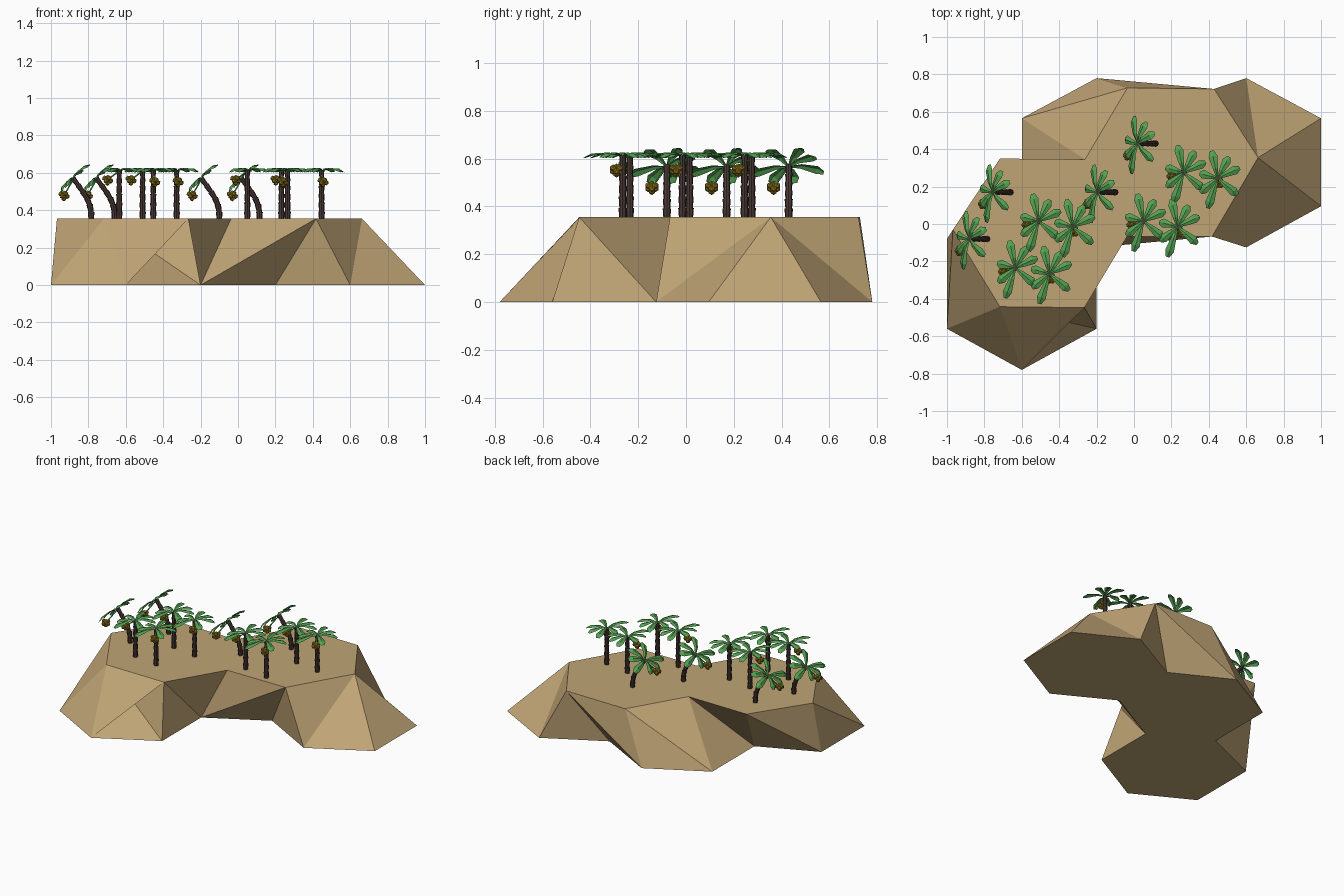
import bpy, bmesh, math
from mathutils import Vector, Matrix

if "Cube" in bpy.data.objects:
    bpy.data.objects.remove(bpy.data.objects["Cube"])

TOP = 0.355


def material(name, rgb):
    m = bpy.data.materials.new(name)
    m.diffuse_color = (*rgb, 1)
    m.use_nodes = True
    m.node_tree.nodes["Principled BSDF"].inputs["Base Color"].default_value = m.diffuse_color
    return m


SAND = material("sand", (0.53, 0.375, 0.18))
BARK = material("bark", (0.07, 0.042, 0.036))
LEAF = material("leaf_green", (0.09, 0.36, 0.085))
FRUIT = material("mustard_fruit", (0.32, 0.21, 0.015))


def finish(bm, name, mat):
    me = bpy.data.meshes.new(name)
    bm.to_mesh(me)
    bm.free()
    me.materials.append(mat)
    ob = bpy.data.objects.new(name, me)
    bpy.context.collection.objects.link(ob)
    return ob


# Plateau: base outline and top outline, both counterclockwise, stitched by a walk
base = [(-1, -.56), (-.6, -.78), (-.2, -.56), (-.2, -.125), (.2, .095), (.6, -.125), (1, .095),
        (1, .565), (.6, .78), (.2, .565), (-.2, .78), (-.6, .565), (-.6, .095), (-1, -.08)]
rim = [(-.717, -.442), (-.265, -.447), (-.037, -.067), (.417, -.067), (.663, .355),
       (.428, .722), (-.035, .728), (-.262, .345), (-.717, .35), (-.968, -.03)]
bm = bmesh.new()
b = [bm.verts.new((x, y, 0)) for x, y in base]
t = [bm.verts.new((x, y, TOP)) for x, y in rim]
bm.faces.new(b[::-1])
bm.faces.new(t)
i = j = 0
for step in "BBTBTTBBTBBBTBBTBTBTBTBT":
    if step == "B":
        n = (i + 1) % len(b)
        bm.faces.new((b[i], b[n], t[j]))
        i = n
    else:
        n = (j + 1) % len(t)
        bm.faces.new((b[i], t[n], t[j]))
        j = n
bm.faces.new((b[1], t[1], t[0]))      # raised flap at the front corner
finish(bm, "plateau", SAND)


# Trunk: stack of flared rings following a path
def trunk(name, origin, path, sides=8):
    bm = bmesh.new()
    pts = [Vector(p) for p in path]
    count = 6
    samples = []
    for k in range(count + 1):
        f = k / count * (len(pts) - 1)
        a = min(int(f), len(pts) - 2)
        samples.append(pts[a].lerp(pts[a + 1], f - a))
    for k in range(count):
        lo, hi = samples[k], samples[k + 1]
        rot = (hi - lo).to_track_quat('Z', 'Y').to_matrix().to_4x4()
        mid = (lo + hi) / 2
        r = 0.017 - 0.0006 * k
        bmesh.ops.create_cone(bm, cap_ends=True, segments=sides, radius1=r * 0.82, radius2=r * 1.05,
                              depth=(hi - lo).length * 1.12,
                              matrix=Matrix.Translation(origin + mid) @ rot)
    finish(bm, name, BARK)


# Crown: folded fronds, narrow at the root and broad near the tip
FRONDS = [(102, .15), (62, .13), (25, .13), (-40, .14), (-108, .17), (-140, .12), (165, .10)]


def crown(name, centre, tilt):
    bm = bmesh.new()
    for angle, length in FRONDS:
        m = (Matrix.Translation(centre) @ Matrix.Rotation(tilt, 4, 'Y')
             @ Matrix.Rotation(math.radians(angle), 4, 'Z'))
        rows = []
        # fraction of length, half width, height
        for f, w, z in ((0, .004, 0), (.35, .014, .016), (.8, .024, .012), (1, .010, -.004)):
            rows.append([bm.verts.new(m @ Vector((f * length, s * w, z - abs(s) * w * 0.35)))
                         for s in (-1, 0, 1)])
        for p, q in zip(rows, rows[1:]):
            for c in (0, 1):
                bm.faces.new((p[c], q[c], q[c + 1], p[c + 1]))
    finish(bm, name, LEAF)


# Fruit bunch: small faceted balls packed around a core
def bunch(name, centre):
    bm = bmesh.new()
    spots = [(0, 0, -.018), (0, 0, .012)]
    for k in range(6):
        a = k * math.tau / 6
        spots.append((.017 * math.cos(a), .017 * math.sin(a), .008 if k % 2 else -.006))
    for s in spots:
        bmesh.ops.create_icosphere(bm, subdivisions=1, radius=.0145,
                                   matrix=Matrix.Translation(centre + Vector(s)))
    finish(bm, name, FRUIT)


def stalk(name, a, c):
    bm = bmesh.new()
    d = c - a
    bmesh.ops.create_cone(bm, cap_ends=True, segments=5, radius1=.004, radius2=.004, depth=d.length,
                          matrix=Matrix.Translation((a + c) / 2)
                          @ d.to_track_quat('Z', 'Y').to_matrix().to_4x4())
    finish(bm, name, LEAF)


STRAIGHT = [(0, 0, -.01), (0, 0, .13), (0, 0, .255)]
BENT = [(0, 0, -.01), (0, 0, .055), (-.022, 0, .108), (-.055, 0, .16), (-.095, 0, .212)]
# kind, offset in grove, path, crown tilt, fruit offset
PALMS = [("bent_palm", (0, 0), BENT, -math.radians(43), (-.145, -.063, .125)),
         ("left_palm", (.15, -.155), STRAIGHT, 0, (-.062, -.02, .208)),
         ("right_palm", (.332, -.185), STRAIGHT, 0, (.008, -.026, .198))]

# Four identical groves of three palms
for g, (gx, gy) in enumerate([(-.785, -.08), (-.66, .17), (-.1, .17), (.115, .43)], 1):
    for kind, (ox, oy), path, tilt, fruit in PALMS:
        o = Vector((gx + ox, gy + oy, TOP))
        head = o + Vector(path[-1])
        f = o + Vector(fruit)
        trunk(f"{kind}_trunk_{g}", o, path)
        crown(f"{kind}_fronds_{g}", head, tilt)
        bunch(f"{kind}_fruit_{g}", f)
        stalk(f"{kind}_fruit_stalk_{g}", head, f)
